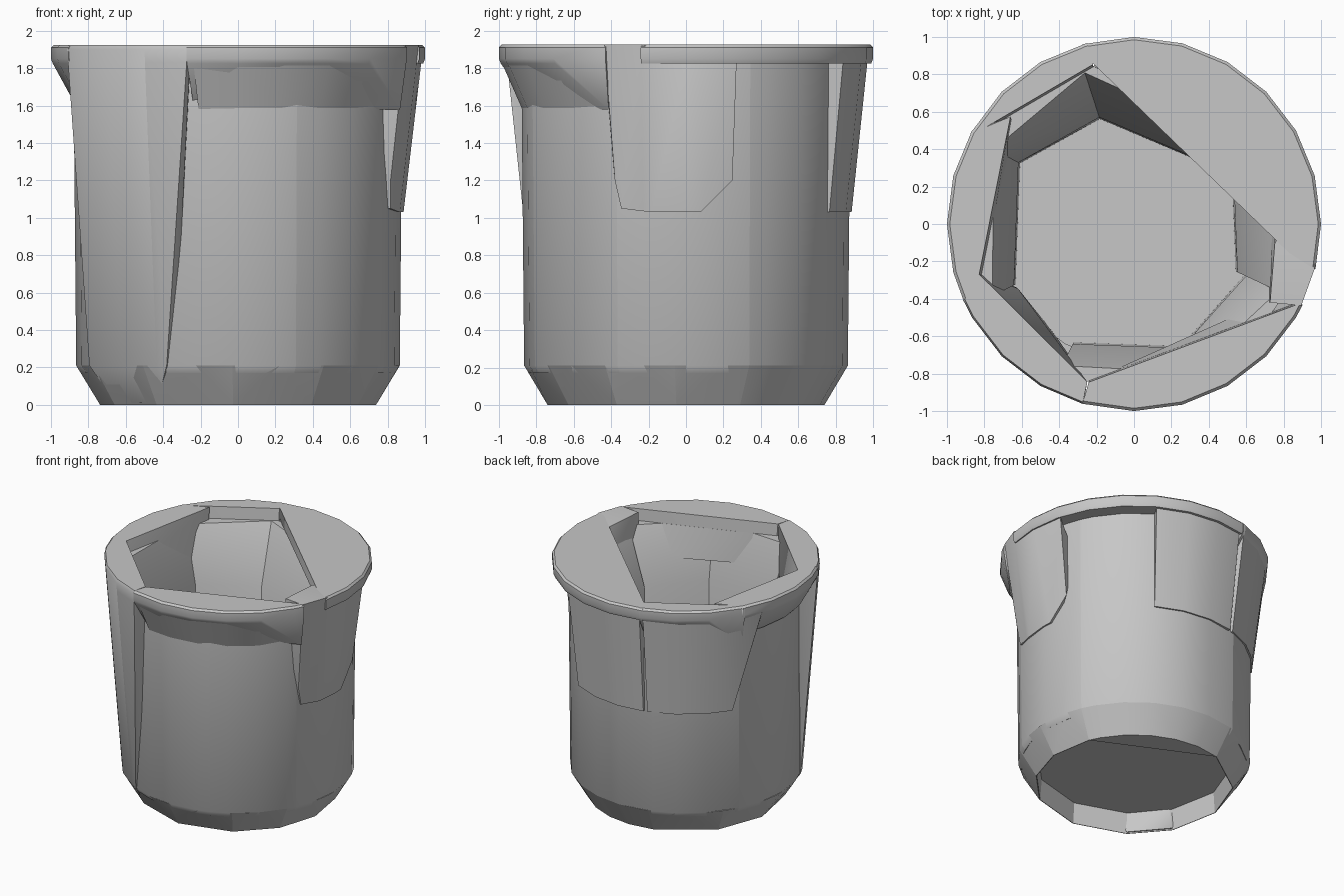
import bpy
import bmesh
from math import radians, cos, sin

cube = bpy.data.objects.get("Cube")
if cube:
    bpy.data.objects.remove(cube, do_unlink=True)

# Single plain grey for the whole pot
grey = bpy.data.materials.new("plain_grey")
grey.use_nodes = True
tone = (0.57, 0.57, 0.57, 1)
grey.diffuse_color = tone
grey.node_tree.nodes["Principled BSDF"].inputs["Base Color"].default_value = tone

TOP = 1.925
STEP = 15


def polar(angle, radius, z):
    return (radius * cos(radians(angle)), radius * sin(radians(angle)), z)


def sector(name, start, end, outer, inner=()):
    """Convex block: curved outer rows (r, z) closed by flat inner chords
    (radius at start, radius at end, z). A row may end with its own two angles."""
    bm = bmesh.new()
    for r, z, *span in outer:
        a0, a1 = span or (start, end)
        between = [a for a in range(-360, 400, STEP) if a0 + 3 < a < a1 - 3]
        for a in [a0, *between, a1]:
            bm.verts.new(polar(a, r, z))
    for r0, r1, z, *span in inner:
        a0, a1 = span or (start, end)
        bm.verts.new(polar(a0, r0, z))
        bm.verts.new(polar(a1, r1, z))
    hull = bmesh.ops.convex_hull(bm, input=bm.verts)
    unused = {v for v in hull["geom_interior"] + hull["geom_unused"]
              if isinstance(v, bmesh.types.BMVert)}
    bmesh.ops.delete(bm, geom=list(unused), context="VERTS")
    bmesh.ops.dissolve_limit(bm, angle_limit=radians(1), verts=bm.verts, edges=bm.edges)
    bmesh.ops.recalc_face_normals(bm, faces=bm.faces)
    mesh = bpy.data.meshes.new(name)
    bm.to_mesh(mesh)
    bm.free()
    mesh.materials.append(grey)
    obj = bpy.data.objects.new(name, mesh)
    bpy.context.collection.objects.link(obj)
    bpy.ops.object.select_all(action="DESELECT")
    obj.select_set(True)
    bpy.context.view_layer.objects.active = obj
    bpy.ops.object.shade_smooth_by_angle(angle=radians(40))


# Lower walls: start angle, end angle, inner radius at each end
walls = {
    "front_wall": (-117, -69, 0.71, 0.7),
    "front_left_wall": (-69, -25, 0.7, 0.65),
    "left_wall": (-25, 23, 0.6, 0.57),
    "back_wall": (23, 108, 0.62, 0.59),
    "back_right_wall": (108, 152, 0.59, 0.69),
    "right_wall": (152, 207, 0.69, 0.71),
}
for name, (start, end, r0, r1) in walls.items():
    sector(name, start, end,
           [(0.84, 0.17), (0.865, 0.21), (0.87, 1.0), (0.88, 1.83)],
           [(r0, r1, 0.18), (r0 + 0.01, r1 + 0.01, 1.4), (0.85, 0.85, 1.83)])

# Thin chamfered foot with wide facets, solid across the back
breaks = [106, 144, 175, 207, 234, 268, 302, 330, 356, 383]
for start, end in zip(breaks, breaks[1:]):
    sector("foot", start, end, [(0.865, 0.21)],
           [(0.74, 0.74, 0), (0.735, 0.735, 0), (0.72, 0.72, 0.21)])
sector("back_foot", 23, 106, [(0.74, 0), (0.865, 0.21)],
       [(0.74, 0.74, 0), (0.7, 0.7, 0.21)])

# Full height block at the front right
sector("front_right_wall", 204, 254,
       [(0.735, 0.01, 207, 234), (0.87, 0.21, 204, 244), (0.885, 0.9, 204, 248),
        (0.95, 1.74), (0.995, 1.83), (1, 1.9), (0.99, TOP)],
       [(0.725, 0.725, 0.01, 207, 234), (0.71, 0.8, 0.2, 209, 245),
        (0.71, 0.81, 1.0, 209, 246), (0.87, 0.88, TOP, 198, 253.5)])

# Upper panels flaring out from half height
sector("left_panel", -26, 16,
       [(0.885, 1.03, -12, 5), (0.885, 1.05, -23, 5), (0.9, 1.2, -25, 16),
        (0.98, 1.83), (0.995, TOP, -26, -14)],
       [(0.83, 0.8, 1.05, -23, 5), (0.83, 0.77, 1.6, -30, 15),
        (0.84, 0.76, TOP, -30, -8)])
sector("back_panel", 60, 104, [(0.885, 1.03), (0.97, 1.84)],
       [(0.82, 0.82, 1.03), (0.86, 0.86, 1.84)])
sector("back_right_panel", 106, 160,
       [(0.885, 1.03, 106, 148), (0.955, 1.75), (0.985, 1.83)],
       [(0.82, 0.82, 1.03, 106, 148), (0.86, 0.87, 1.83, 106, 150)])

# Overlapping rim slabs, each with a straight inner edge
rim = [(0.99, 1.825), (1, 1.85), (1, 1.91), (0.985, TOP)]
sector("back_left_rim", -14, 106, rim, [(0.93, 0.93, 1.83), (0.93, 0.93, TOP)])
sector("front_rim", -106, -25.5, rim, [(0.85, 0.96, 1.58), (0.88, 0.985, TOP)])
sector("front_rim_flare", -104, -27, [(0.875, 1.58), (0.985, 1.83)],
       [(0.85, 0.86, 1.58), (0.85, 0.95, 1.83)])
sector("back_right_rim", 104.5, 151, rim, [(0.84, 0.95, 1.6), (0.88, 0.985, TOP)])
sector("right_rim", 150, 205, rim + [(0.9, 1.66)],
       [(0.83, 0.83, 1.58, 141, 198), (0.875, 0.87, TOP, 139, 198)])

# Recessed floor
sector("floor", 0, 360, [(0.74, 0.17), (0.74, 0.28)])
